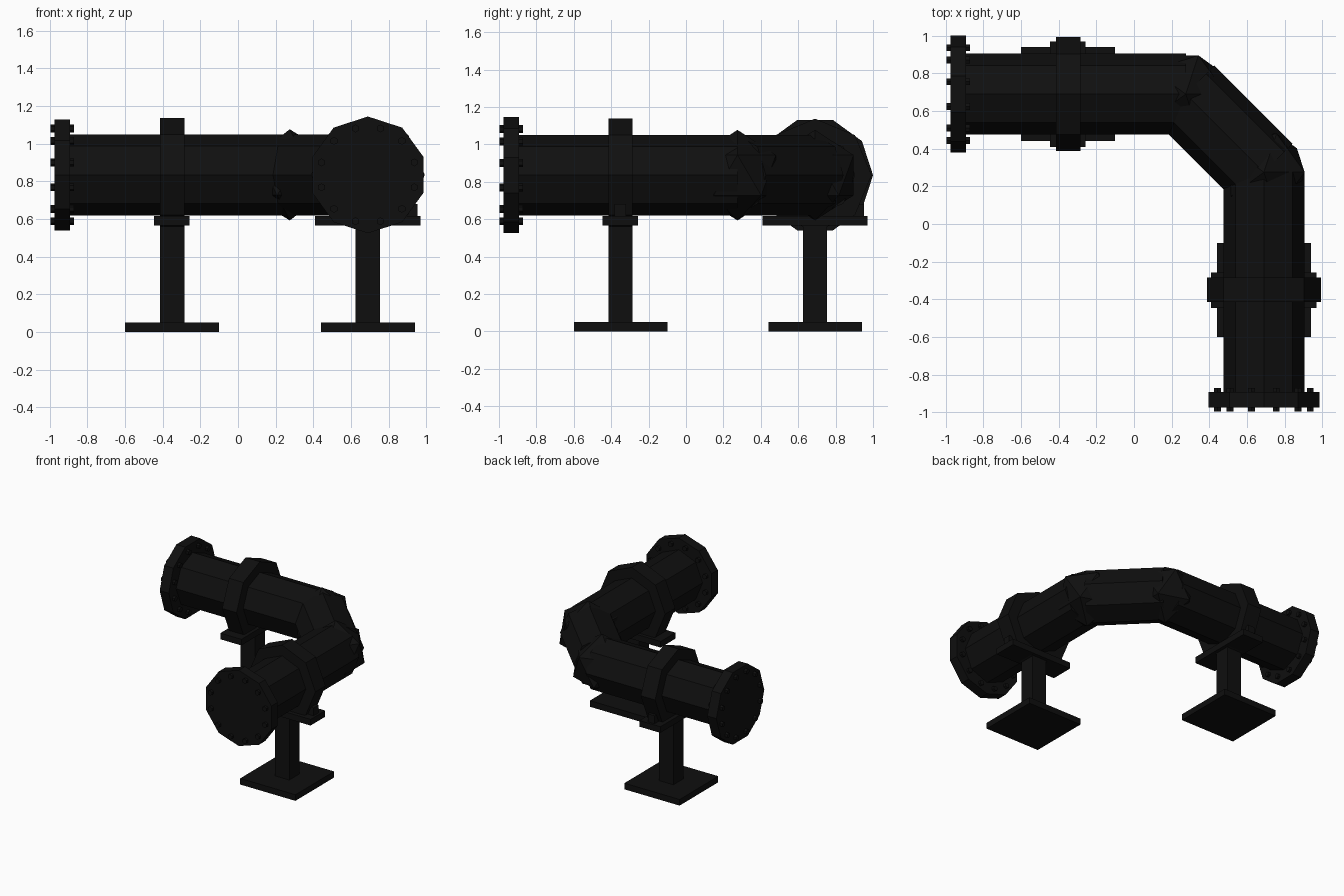
import bpy, bmesh, math
from mathutils import Vector

if "Cube" in bpy.data.objects:
    bpy.data.objects.remove(bpy.data.objects["Cube"])

mat = bpy.data.materials.new("black iron")
mat.diffuse_color = (0.0048, 0.0048, 0.0048, 1)
mat.use_nodes = True
mat.node_tree.nodes["Principled BSDF"].inputs["Base Color"].default_value = mat.diffuse_color

C, H = 0.69, 0.835      # pipe run offset and pipe axis height
BEND = 0.275            # where each straight run meets the diagonal


def finish(name, bm):
    bmesh.ops.recalc_face_normals(bm, faces=bm.faces)
    me = bpy.data.meshes.new(name)
    bm.to_mesh(me)
    bm.free()
    me.materials.append(mat)
    bpy.context.collection.objects.link(bpy.data.objects.new(name, me))


def add_prism(bm, p0, p1, r, n, turn=0.0):
    """n-sided capped cylinder; turn 0 puts a corner straight up."""
    p0, p1 = Vector(p0), Vector(p1)
    u = (p1 - p0).cross(Vector((0, 0, 1))).normalized()
    rings = []
    for p in (p0, p1):
        ring = []
        for i in range(n):
            a = turn + 2 * math.pi * i / n
            ring.append(bm.verts.new(p + u * r * math.sin(a) + Vector((0, 0, r * math.cos(a)))))
        rings.append(ring)
    a, b = rings
    bm.faces.new(a)
    bm.faces.new(b)
    for i in range(n):
        j = (i + 1) % n
        bm.faces.new((a[i], a[j], b[j], b[i]))


def prism(name, *args):
    bm = bmesh.new()
    add_prism(bm, *args)
    finish(name, bm)


def box(name, centre, size):
    bm = bmesh.new()
    bmesh.ops.create_cube(bm, size=1)
    for v in bm.verts:
        v.co = Vector([c + k * s for c, k, s in zip(centre, v.co, size)])
    finish(name, bm)


def branch(tag, along_x):
    # t runs along the pipe, s sideways; swapped for the second run
    def P(t, s, z):
        return (t, s, z) if along_x else (s, t, z)

    def S(t, s, z):
        return (t, s, z) if along_x else (s, t, z)

    prism(tag + "_pipe", P(-0.96, C, H), P(BEND, C, H), 0.215, 8)
    # end flange with bolts
    prism(tag + "_flange", P(-0.975, C, H), P(-0.893, C, H), 0.31, 10,
          math.pi / 10 if along_x else 0)
    bm = bmesh.new()
    for i in range(12):
        a = math.radians(15 + 30 * i)
        s, z = C + 0.255 * math.cos(a), H + 0.255 * math.sin(a)
        add_prism(bm, P(-0.997, s, z), P(-0.872, s, z), 0.021, 6)
    finish(tag + "_flange_bolts", bm)
    # support stand with clamp
    prism(tag + "_clamp_ring", P(-0.415, C, H), P(-0.285, C, H), 0.302, 8)
    box(tag + "_saddle", P(-0.352, C, 0.591), S(0.19, 0.56, 0.05))
    box(tag + "_clamp_lug", P(-0.352, 0.91, 0.648), S(0.06, 0.085, 0.066))
    box(tag + "_post", P(-0.35, C, 0.305), S(0.13, 0.13, 0.53))
    box(tag + "_base_plate", P(-0.35, C, 0.025), S(0.5, 0.5, 0.05))
    # ball joint at the bend
    bm = bmesh.new()
    bmesh.ops.create_icosphere(bm, subdivisions=1, radius=0.242)
    bmesh.ops.translate(bm, verts=bm.verts, vec=P(BEND, C, H))
    finish(tag + "_elbow_joint", bm)


branch("left", True)
branch("front", False)

# diagonal elbow pipe
prism("elbow_pipe", (BEND, C, H), (C, BEND, H), 0.215, 8)
